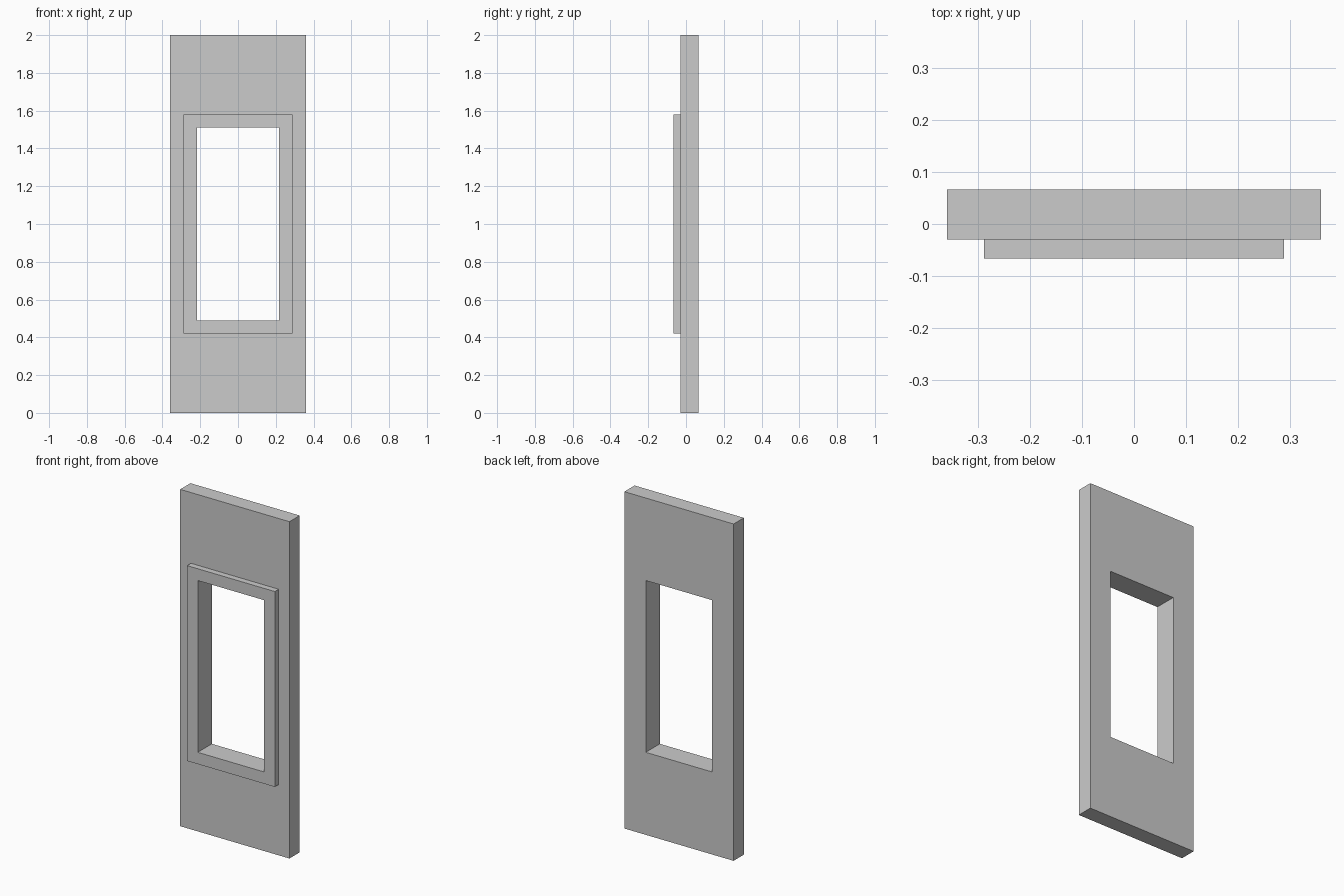
import bpy, bmesh

if "Cube" in bpy.data.objects:
    bpy.data.objects.remove(bpy.data.objects["Cube"])

# Shared opening: half width, bottom, top
OPENING = (0.218, 0.49, 1.51)


def rect(half_w, z0, z1, y):
    return [(-half_w, y, z0), (half_w, y, z0), (half_w, y, z1), (-half_w, y, z1)]


def frame(name, outer, inner, y_front, y_back):
    """Rectangular slab pierced by a rectangular opening."""
    bm = bmesh.new()
    loops = [[bm.verts.new(p) for p in rect(*r, y)]
             for r, y in ((outer, y_front), (inner, y_front),
                          (inner, y_back), (outer, y_back))]
    # Front, reveal, back and outer edge bands
    for k in range(4):
        a, b = loops[k], loops[(k + 1) % 4]
        for i in range(4):
            j = (i + 1) % 4
            bm.faces.new((a[i], a[j], b[j], b[i]))
    bmesh.ops.recalc_face_normals(bm, faces=bm.faces[:])
    mesh = bpy.data.meshes.new(name)
    bm.to_mesh(mesh)
    bm.free()
    obj = bpy.data.objects.new(name, mesh)
    bpy.context.collection.objects.link(obj)
    return obj


# Wall panel with opening
frame("wall_panel", (0.359, 0.0, 2.0), OPENING, -0.03, 0.066)

# Raised trim around the opening on the front
frame("window_trim", (0.288, 0.42, 1.58), OPENING, -0.066, -0.03)
